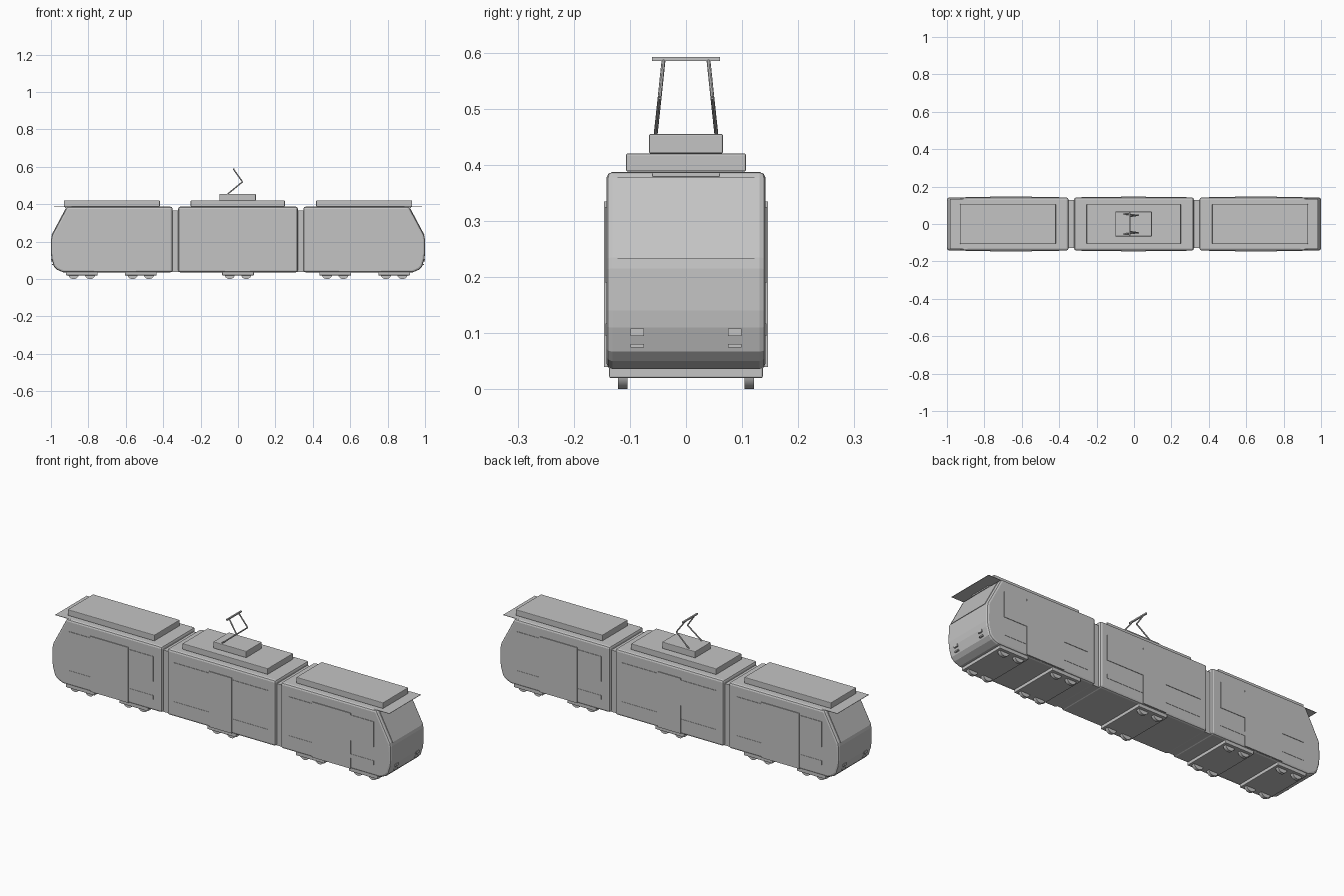
import bpy, bmesh, math
from mathutils import Vector

if "Cube" in bpy.data.objects:
    bpy.data.objects.remove(bpy.data.objects["Cube"])

grey = bpy.data.materials.new("plain grey")
grey.diffuse_color = (0.55, 0.55, 0.55, 1)
grey.use_nodes = True
grey.node_tree.nodes["Principled BSDF"].inputs["Base Color"].default_value = grey.diffuse_color


def finish(bm, name, bevel=0, segments=2):
    bmesh.ops.recalc_face_normals(bm, faces=bm.faces[:])
    mesh = bpy.data.meshes.new(name)
    bm.to_mesh(mesh)
    bm.free()
    ob = bpy.data.objects.new(name, mesh)
    bpy.context.collection.objects.link(ob)
    mesh.materials.append(grey)
    if bevel:
        mod = ob.modifiers.new("Bevel", "BEVEL")
        mod.width, mod.segments = bevel, segments
        mod.limit_method, mod.angle_limit = "ANGLE", math.radians(40)
    return ob


def box(name, x0, x1, y0, y1, z0, z1, bevel=0):
    bm = bmesh.new()
    bmesh.ops.create_cube(bm, size=1)
    for v in bm.verts:
        v.co = ((x0 + x1) / 2 + v.co.x * (x1 - x0),
                (y0 + y1) / 2 + v.co.y * (y1 - y0),
                (z0 + z1) / 2 + v.co.z * (z1 - z0))
    return finish(bm, name, bevel)


def extrude(name, profile, half_y, bevel=0):
    """Extrude an x/z profile symmetrically across y."""
    bm = bmesh.new()
    face = bm.faces.new([bm.verts.new((x, -half_y, z)) for x, z in profile])
    new = bmesh.ops.extrude_face_region(bm, geom=[face])["geom"]
    for v in new:
        if isinstance(v, bmesh.types.BMVert):
            v.co.y = half_y
    return finish(bm, name, bevel)


def rod(name, a, b, radius, sides=8):
    a, b = Vector(a), Vector(b)
    bm = bmesh.new()
    bmesh.ops.create_cone(bm, cap_ends=True, segments=sides, radius1=radius,
                          radius2=radius, depth=(b - a).length)
    ob = finish(bm, name)
    ob.location = (a + b) / 2
    ob.rotation_euler = (b - a).to_track_quat("Z", "Y").to_euler()
    return ob


# Car bodies
END = [(0.35, 0.036), (0.35, 0.387), (0.914, 0.387), (0.995, 0.235),
       (0.999, 0.215), (1.0, 0.14), (0.997, 0.11), (0.984, 0.067),
       (0.967, 0.05), (0.935, 0.036)]
box("middle_car_body", -0.32, 0.32, -0.142, 0.142, 0.036, 0.387, 0.011)

for s, side in ((-1, "left"), (1, "right")):
    body = extrude(side + "_end_car_body", [(s * x, z) for x, z in END], 0.142, 0.011)

    def sbox(name, x0, x1, *rest):
        lo, hi = sorted((s * x0, s * x1))
        return box(side + "_" + name, lo, hi, *rest)

    # Gangway, thin roof visor and destination sign
    sbox("gangway", 0.305, 0.365, -0.128, 0.128, 0.038, 0.367)
    sbox("roof_visor", 0.89, 0.985, -0.133, 0.133, 0.385, 0.387)
    sbox("destination_sign", 0.88, 0.924, -0.06, 0.06, 0.379, 0.386)
    # Roof equipment
    sbox("roof_unit", 0.418, 0.93, -0.107, 0.107, 0.388, 0.42, 0.003)
    # Windscreen plate lying on the sloping nose
    extrude(side + "_windscreen", [(s * x, z) for x, z in
            ((0.992, 0.233), (0.9985, 0.233), (0.922, 0.377), (0.915, 0.377))], 0.122)
    # Headlights and indicators
    for y in (-0.087, 0.087):
        sbox("headlight", 0.985, 1.0, y - 0.012, y + 0.012, 0.095, 0.108)
        sbox("indicator", 0.98, 0.995, y - 0.012, y + 0.012, 0.074, 0.081)

# Middle roof equipment and pantograph base
box("middle_roof_unit", -0.253, 0.25, -0.107, 0.107, 0.388, 0.42, 0.003)
box("pantograph_base", -0.1, 0.095, -0.066, 0.066, 0.42, 0.455, 0.003)

# Side window bands, doors and stripes on both sides
for y in (-1, 1):
    def plate(name, x0, x1, z0, z1, out):
        lo, hi = sorted((y * 0.139, y * out))
        box(name, x0, x1, lo, hi, z0, z1)
    for a, b in ((-0.9, -0.4), (-0.28, 0.28), (0.4, 0.9)):
        plate("window_band", a, b, 0.19, 0.325, 0.1445)
        plate("side_stripe", a, b, 0.095, 0.117, 0.1435)
    for a, b in ((-0.77, -0.545), (-0.07, 0.065), (0.54, 0.765)):
        plate("door", a, b, 0.04, 0.335, 0.1462)

# Bogie skirts with paired wheels
for c in (-0.835, -0.52, 0.0, 0.52, 0.835):
    w = 0.085
    box("bogie", c - w, c + w, -0.137, 0.137, 0.02, 0.04, 0.003)
    for dx in (-0.044, 0.044):
        for y in (-0.1125, 0.1125):
            wheel = rod("wheel", (c + dx, y - 0.0085, 0.029),
                        (c + dx, y + 0.0085, 0.029), 0.029, 24)
            bpy.context.view_layer.objects.active = wheel
            wheel.select_set(True)
            bpy.ops.object.shade_smooth_by_angle()
            wheel.select_set(False)

# Folding pantograph arms and contact bar
for y in (-1, 1):
    rod("lower_arm", (-0.055, y * 0.054, 0.455), (0.024, y * 0.047, 0.52), 0.0035)
    rod("upper_arm", (0.024, y * 0.047, 0.52), (-0.024, y * 0.04, 0.587), 0.0035)
box("contact_bar", -0.028, -0.02, -0.061, 0.061, 0.585, 0.592)
